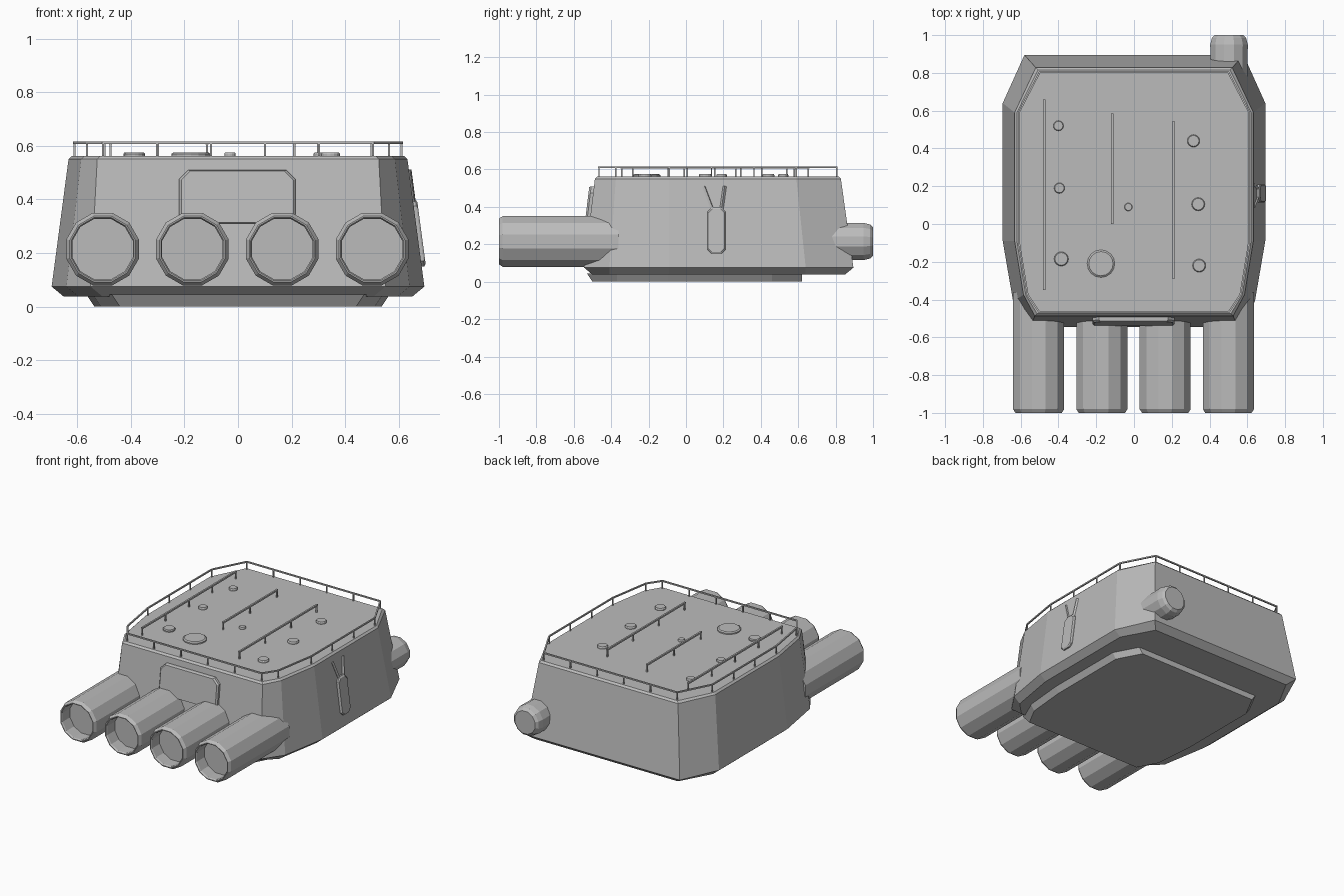
import bpy, bmesh, math
from mathutils import Vector

if "Cube" in bpy.data.objects:
    bpy.data.objects.remove(bpy.data.objects["Cube"])

grey = bpy.data.materials.new("naval_grey")
grey.use_nodes = True
grey.diffuse_color = (0.5, 0.5, 0.5, 1)
grey.node_tree.nodes["Principled BSDF"].inputs["Base Color"].default_value = (0.5, 0.5, 0.5, 1)


def finish(bm, name):
    bmesh.ops.recalc_face_normals(bm, faces=bm.faces)
    mesh = bpy.data.meshes.new(name)
    bm.to_mesh(mesh)
    bm.free()
    mesh.materials.append(grey)
    obj = bpy.data.objects.new(name, mesh)
    bpy.context.collection.objects.link(obj)
    return obj


def skin(name, rings):
    """Join equal rings of points into a closed solid."""
    bm = bmesh.new()
    loops = [[bm.verts.new(p) for p in ring] for ring in rings]
    for a, b in zip(loops, loops[1:]):
        for i in range(len(a)):
            j = (i + 1) % len(a)
            bm.faces.new((a[i], a[j], b[j], b[i]))
    bm.faces.new(loops[0])
    bm.faces.new(loops[-1])
    return finish(bm, name)


def outline(half, z):
    """Mirror a right-hand half outline into a full ring."""
    pts = half + [(-x, y) for x, y in reversed(half)]
    return [Vector((x, y, z)) for x, y in pts]


def shrink(half, d):
    return [(x - d, y - d * (1 if y > 0.7 else -1 if y < -0.45 else 0)) for x, y in half]


def tube(name, x, z, profile, sides=12):
    """Turned shape along y from (radius, y) pairs."""
    angles = [2 * math.pi * (i + 0.5) / sides for i in range(sides)]
    return skin(name, [[(x + r * math.cos(a), y, z + r * math.sin(a)) for a in angles]
                       for r, y in profile])


def beam(bm, a, b, width):
    a, b = Vector(a), Vector(b)
    d = b - a
    m = d.to_track_quat('Z', 'Y').to_matrix().to_4x4()
    m.translation = (a + b) / 2
    geo = bmesh.ops.create_cube(bm, size=1)
    bmesh.ops.scale(bm, vec=(width, width, d.length), verts=geo["verts"])
    bmesh.ops.transform(bm, matrix=m, verts=geo["verts"])


def panel(name, pts, surface, thick, inset=0.92):
    """Raised plate; surface(u, v, offset) maps flat points onto a wall."""
    cu = (min(u for u, v in pts) + max(u for u, v in pts)) / 2
    cv = (min(v for u, v in pts) + max(v for u, v in pts)) / 2
    small = [(cu + (u - cu) * inset, cv + (v - cv) * inset) for u, v in pts]
    return skin(name, [[surface(u, v, o) for u, v in ring]
                       for ring, o in ((pts, -0.015), (pts, thick * 0.6), (small, thick))])


# Armoured housing: sloped walls, chamfered foot and roof lip
foot = [(0.55, -0.545), (0.64, -0.41), (0.695, -0.09), (0.695, 0.64), (0.58, 0.895)]
roof = [(0.525, -0.487), (0.585, -0.375), (0.632, -0.09), (0.632, 0.59), (0.52, 0.828)]
skin("turret_housing", [outline(shrink(foot, 0.045), 0.038), outline(foot, 0.075),
                        outline(roof, 0.55), outline(shrink(roof, 0.012), 0.562)])

# Mounting base underneath
base = [(0.44, -0.5), (0.51, -0.37), (0.535, -0.1), (0.535, 0.46), (0.45, 0.62)]
skin("mounting_base", [outline(base, 0), outline(shrink(base, -0.03), 0.045)])

# Four barrel sleeves with recessed mouths
for i in range(4):
    tube(f"barrel_sleeve_{i + 1}", -0.505 + i * 0.335, 0.215,
         [(0.14, -0.36), (0.14, -0.98), (0.127, -1), (0.122, -1), (0.117, -0.99), (0.117, -0.91)])

# Stubby rear drum
tube("rear_drum", 0.503, 0.215, [(0.1, 0.72), (0.103, 0.95), (0.094, 0.985), (0.078, 1)])

# Raised front plate on the sloped front wall
def front_wall(x, z, out):
    return (x, -0.545 + (z - 0.075) * 0.122 - out, z)

panel("front_plate", [(-0.22, 0.31), (0.215, 0.31), (0.215, 0.475), (0.18, 0.51),
                      (-0.185, 0.51), (-0.22, 0.475)], front_wall, 0.025, 0.96)

# Side fitting with two splayed arms on the left wall
def side_wall(y, z, out):
    return (0.695 - (z - 0.075) * 0.133 + out, y, z)

panel("side_fitting", [(0.115, 0.17), (0.135, 0.15), (0.19, 0.15), (0.21, 0.17),
                       (0.21, 0.375), (0.185, 0.4), (0.14, 0.4), (0.115, 0.375)], side_wall, 0.016)
for name, low, high in (("fitting_arm_front", 0.14, 0.095), ("fitting_arm_rear", 0.19, 0.207)):
    bm = bmesh.new()
    beam(bm, side_wall(low, 0.39, 0), side_wall(high, 0.51, 0), 0.014)
    finish(bm, name)

# Roof hatches and vents
hatches = [(-0.4, 0.52, 0.027), (-0.395, 0.19, 0.028), (-0.385, -0.185, 0.038),
           (-0.03, 0.09, 0.021), (-0.175, -0.21, 0.073), (0.315, 0.44, 0.033),
           (0.34, 0.105, 0.035), (0.345, -0.22, 0.035)]
for i, (x, y, r) in enumerate(hatches):
    skin(f"roof_hatch_{i + 1}",
         [[(x + s * math.cos(a), y + s * math.sin(a), z)
           for a in [math.pi * k / 8 for k in range(16)]]
          for s, z in ((r, 0.555), (r, 0.57), (r * 0.88, 0.576))])

# Perimeter railing with evenly spaced posts
bm = bmesh.new()
ring = outline(shrink(roof, 0.022), 0.612)
for i, a in enumerate(ring):
    b = ring[(i + 1) % len(ring)]
    beam(bm, a, b, 0.009)
    count = max(1, round((b - a).length / 0.22))
    for k in range(count):
        p = a.lerp(b, k / count)
        beam(bm, (p.x, p.y, 0.555), p, 0.007)
finish(bm, "perimeter_railing")

# Roof rails
for i, (x, y0, y1) in enumerate([(-0.475, -0.35, 0.66), (-0.115, 0, 0.585), (0.21, -0.29, 0.545)]):
    bm = bmesh.new()
    beam(bm, (x, y0, 0.61), (x, y1, 0.61), 0.011)
    count = round((y1 - y0) / 0.28)
    for k in range(count + 1):
        y = y0 + 0.006 + (y1 - y0 - 0.012) * k / count
        beam(bm, (x, y, 0.555), (x, y, 0.61), 0.008)
    finish(bm, f"roof_rail_{i + 1}")
